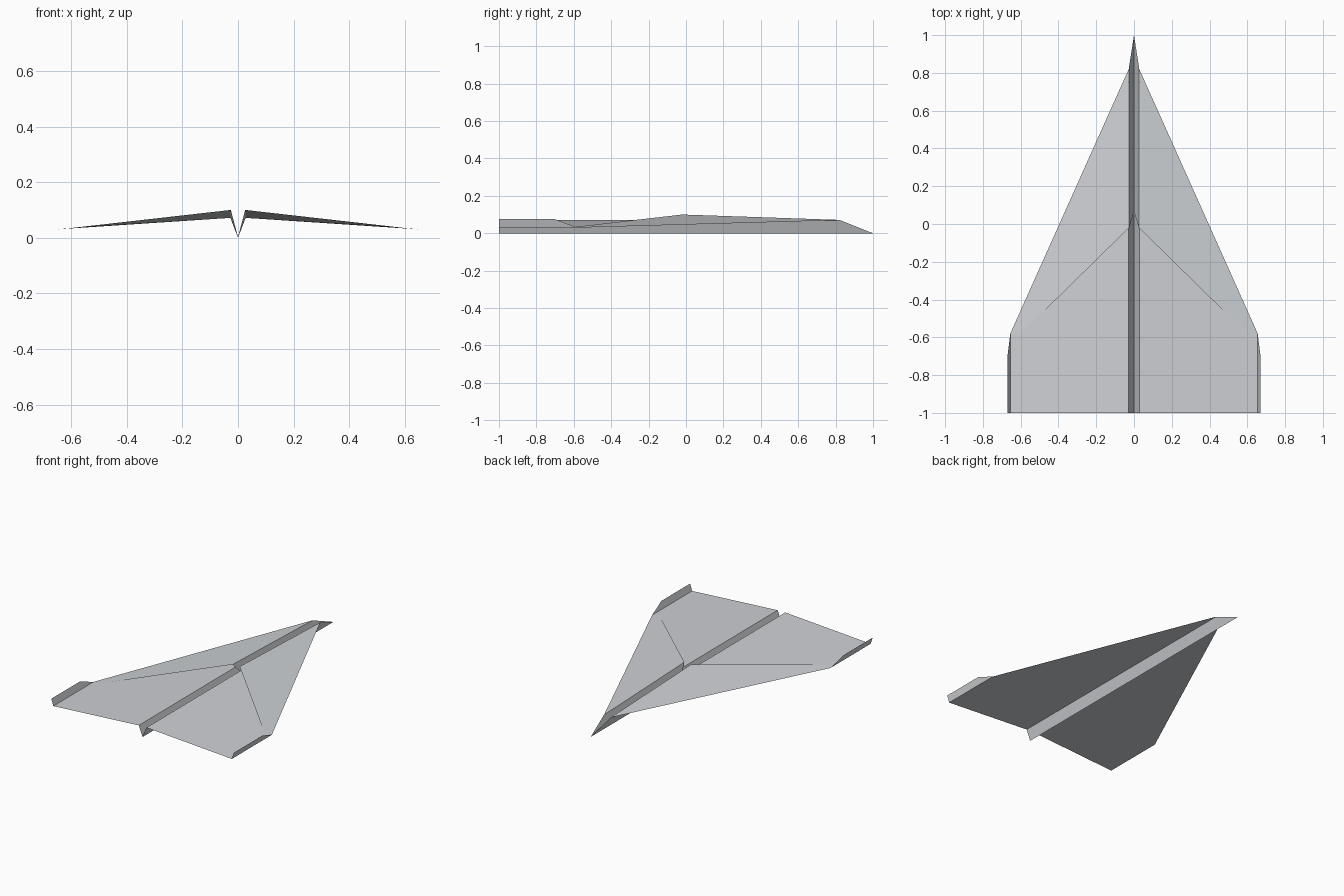
import bpy

if "Cube" in bpy.data.objects:
    bpy.data.objects.remove(bpy.data.objects["Cube"])

paper = bpy.data.materials.new("pale grey paper")
paper.diffuse_color = (0.62, 0.64, 0.665, 1)
paper.use_nodes = True
paper.node_tree.nodes["Principled BSDF"].inputs["Base Color"].default_value = paper.diffuse_color


def sheet(name, outline):
    """One flat paper panel, mirrored to the other side of the centre fold."""
    mesh = bpy.data.meshes.new(name)
    mesh.from_pydata(outline, [], [range(len(outline))])
    mesh.materials.append(paper)
    obj = bpy.data.objects.new(name, mesh)
    bpy.context.collection.objects.link(obj)
    mirror = obj.modifiers.new("mirror", 'MIRROR')
    mirror.use_axis[0] = True
    mirror.merge_threshold = 0.0005
    return obj


# Shared fold corners
nose = (0, 1, 0)
tail = (0, -1, 0)
shoulder_front = (0.028, 0.82, 0.07)
shoulder_back = (0.028, -1, 0.07)
tip_front = (0.655, -0.58, 0.03)
tip_back = (0.655, -1, 0.03)

# V-shaped body under the wings
sheet("keel", [tail, nose, shoulder_front, shoulder_back])

# Lower wing layer
sheet("wing", [shoulder_back, shoulder_front, tip_front, tip_back][::-1])

# Turned-up wing tips
sheet("winglet", [tip_front, tip_back, (0.67, -1, 0.075), (0.67, -0.7, 0.075)])

# Folded-over upper layer, lifted at its back inner corner
flap_front = (0.0275, 0.82, 0.0715)
flap_peak = (0.026, -0.02, 0.10)
sheet("upper_flap", [flap_front, flap_peak, (0.605, -0.588, 0.0345), tip_front])

# Inner layer of the folded body, from the flap down into the V
sheet("inner_keel_flap", [(0, 0.065, 0.003), nose, flap_front, flap_peak])
